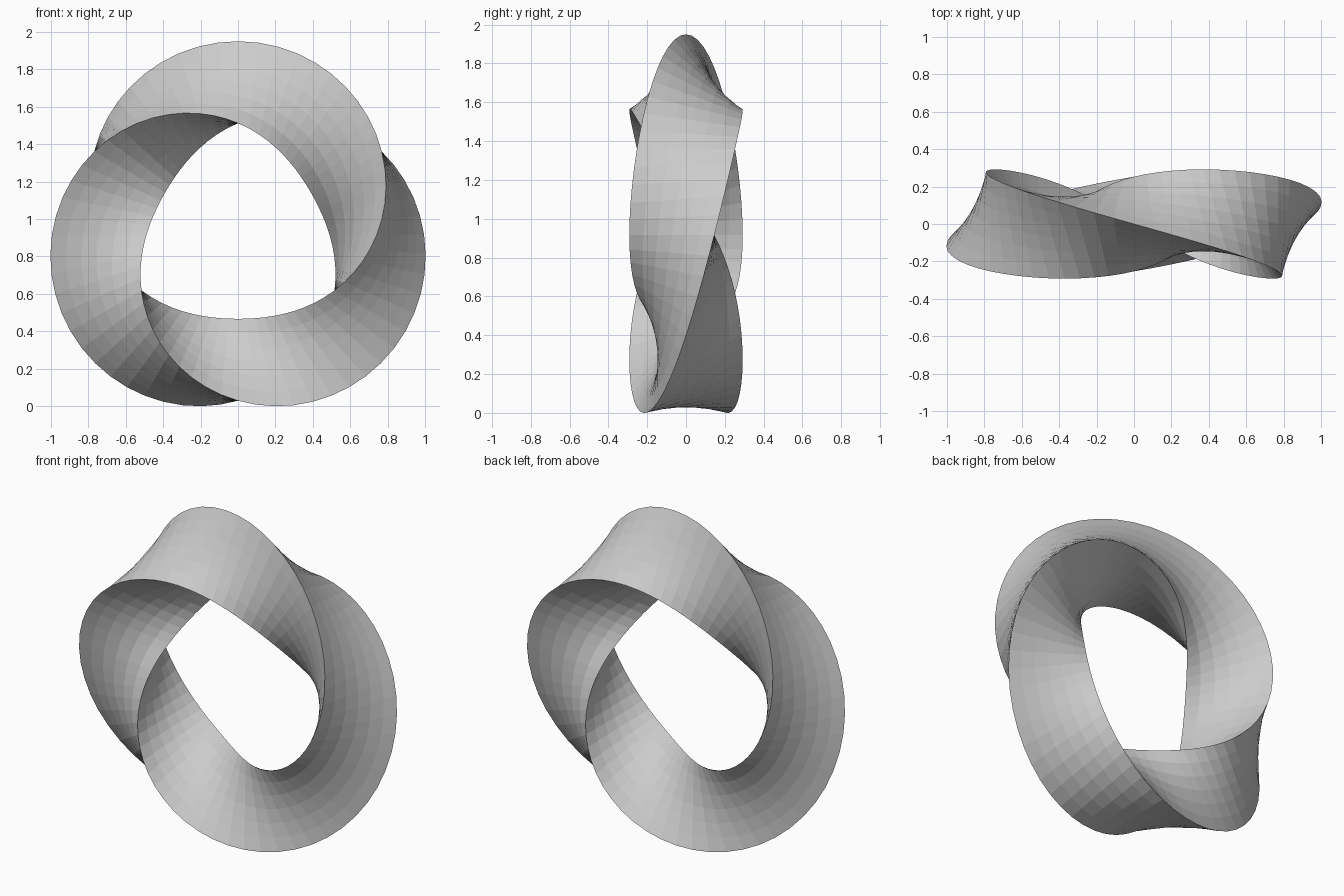
import bpy, bmesh, math

if "Cube" in bpy.data.objects:
    bpy.data.objects.remove(bpy.data.objects["Cube"])

SEGMENTS = 60      # steps around the ring
ROWS = 6           # strips across each side of the triangular section
RING_R = 0.742     # radius of the ring's centre line
SECTION_R = 0.292  # circumradius of the triangular section
CENTRE_Z = 0.916


def section():
    """Triangle outline with evenly divided straight sides, as (radial, depth)."""
    corners = [(SECTION_R * math.cos(k * math.tau / 3), SECTION_R * math.sin(k * math.tau / 3))
               for k in range(3)]
    pts = []
    for k in range(3):
        a, b = corners[k], corners[(k + 1) % 3]
        for i in range(ROWS):
            t = i / ROWS
            pts.append((a[0] + (b[0] - a[0]) * t, a[1] + (b[1] - a[1]) * t))
    return pts


# Twisted ring: the triangle makes one full turn as it travels round
bm = bmesh.new()
rings = []
for s in range(SEGMENTS):
    th = math.tau * s / SEGMENTS
    c, n = math.cos(th), math.sin(th)
    ring = []
    for u, v in section():
        r = RING_R + u * c - v * n
        y = -(u * n + v * c)
        ring.append(bm.verts.new((r * n, y, CENTRE_Z + r * c)))
    rings.append(ring)

count = 3 * ROWS
for s in range(SEGMENTS):
    a, b = rings[s], rings[(s + 1) % SEGMENTS]
    for i in range(count):
        j = (i + 1) % count
        bm.faces.new((a[i], a[j], b[j], b[i]))
bmesh.ops.recalc_face_normals(bm, faces=bm.faces)

mesh = bpy.data.meshes.new("twisted_ring")
bm.to_mesh(mesh)
bm.free()

grey = bpy.data.materials.new("light grey")
grey.diffuse_color = (0.6, 0.6, 0.6, 1)
grey.use_nodes = True
grey.node_tree.nodes["Principled BSDF"].inputs["Base Color"].default_value = grey.diffuse_color
mesh.materials.append(grey)

ring_obj = bpy.data.objects.new("twisted_ring", mesh)
bpy.context.collection.objects.link(ring_obj)
